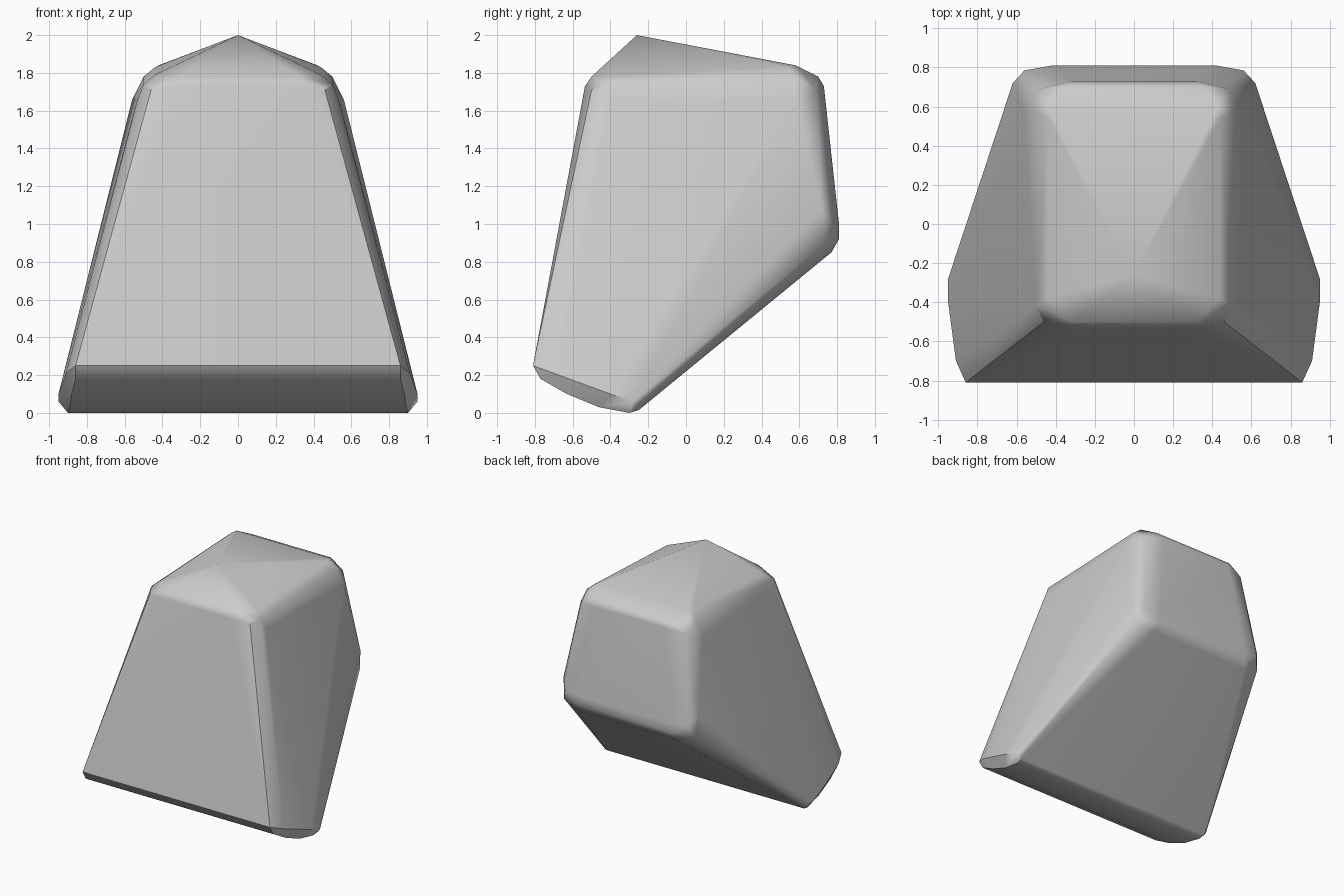
import bpy, bmesh, math

if "Cube" in bpy.data.objects:
    bpy.data.objects.remove(bpy.data.objects["Cube"])

# Half outlines (x >= 0), mirrored to the other side
APEX = [(0, -.26, 2)]
ROOF = [(.42, .58, 1.84), (.44, .54, 1.83), (.44, -.38, 1.79), (.32, -.50, 1.78),
        (.50, .58, 1.78), (.50, -.42, 1.74), (.36, .70, 1.78)]
SHOULDER = [(.56, .58, 1.66), (.535, -.40, 1.65), (.32, -.535, 1.73),
            (.46, -.50, 1.71), (.32, .73, 1.73), (.48, .69, 1.71)]
BACK = [(.42, .81, 1.0), (.42, .81, .92), (.45, .77, .85),
        (.56, .785, 1.0), (.62, .72, 1.07), (.60, .74, .90)]
FOOT = [(.86, -.81, .25), (.86, -.77, .18), (.91, -.70, .21), (.95, -.40, .10),
        (.95, -.28, .06), (.91, -.25, .015), (.90, -.30, 0), (.89, -.46, .03),
        (.88, -.63, .10)]

# Faceted block with softened edges, wrapped around the outlines
bm = bmesh.new()
for x, y, z in APEX + ROOF + SHOULDER + BACK + FOOT:
    bm.verts.new((x, y, z))
    if x > 0:
        bm.verts.new((-x, y, z))
hull = bmesh.ops.convex_hull(bm, input=bm.verts[:])
inside = [v for v in bm.verts if not v.link_faces]
bmesh.ops.delete(bm, geom=inside, context='VERTS')
bmesh.ops.recalc_face_normals(bm, faces=bm.faces[:])

mesh = bpy.data.meshes.new("block")
bm.to_mesh(mesh)
bm.free()
block = bpy.data.objects.new("block", mesh)
bpy.context.collection.objects.link(block)

# Rounded shading on the soft edges, weighted so the big faces stay flat
bpy.context.view_layer.objects.active = block
block.select_set(True)
bpy.ops.object.shade_smooth_by_angle(angle=math.radians(35))
weighted = block.modifiers.new("flat_faces", 'WEIGHTED_NORMAL')
weighted.keep_sharp = True
